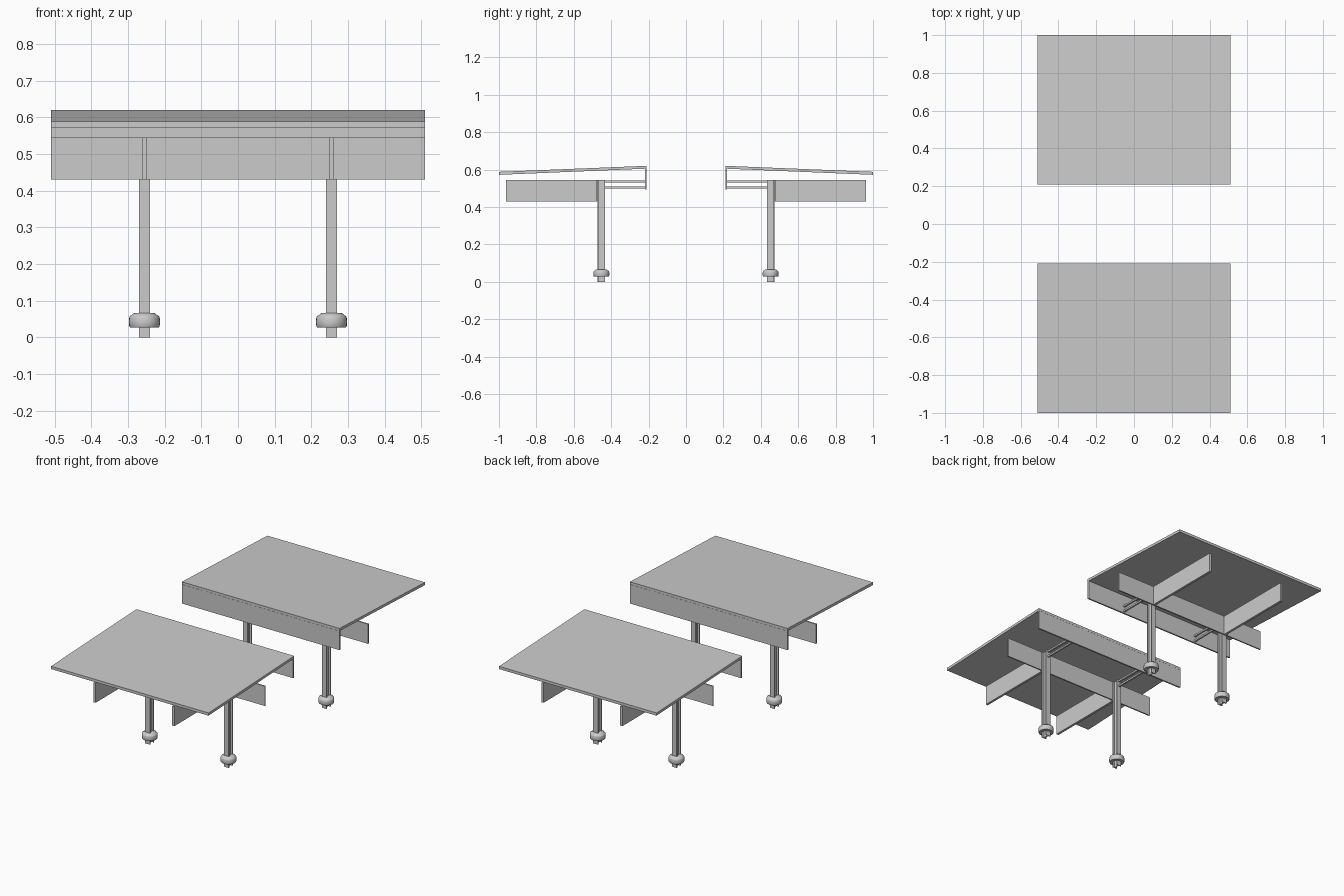
import bpy, bmesh, math

if "Cube" in bpy.data.objects:
    bpy.data.objects.remove(bpy.data.objects["Cube"])


def mesh_object(name, bm):
    bmesh.ops.recalc_face_normals(bm, faces=bm.faces)
    me = bpy.data.meshes.new(name)
    bm.to_mesh(me)
    bm.free()
    ob = bpy.data.objects.new(name, me)
    bpy.context.collection.objects.link(ob)
    return ob


def prism(name, pts, vec):
    """Extrude a closed 3D outline along a vector."""
    bm = bmesh.new()
    face = bm.faces.new([bm.verts.new(p) for p in pts])
    ext = bmesh.ops.extrude_face_region(bm, geom=[face])
    verts = [v for v in ext["geom"] if isinstance(v, bmesh.types.BMVert)]
    bmesh.ops.translate(bm, verts=verts, vec=vec)
    return mesh_object(name, bm)


def box(name, x0, x1, y0, y1, z0, z1):
    return prism(name, [(x0, y0, z0), (x1, y0, z0), (x1, y1, z0), (x0, y1, z0)],
                 (0, 0, z1 - z0))


def collar(name, x, y):
    """Hollow rounded cap around the foot of a post."""
    profile = [(.022, .027), (.0395, .027), (.0415, .030), (.0420, .042), (.0415, .054),
               (.0395, .058), (.034, .061), (.030, .065), (.024, .067), (.010, .067)]
    n = 32
    bm = bmesh.new()
    rings = [[bm.verts.new((x + r * math.cos(2 * math.pi * i / n),
                            y + r * math.sin(2 * math.pi * i / n), z))
              for i in range(n)] for r, z in profile + [(.022, .060)]]
    for a, b in zip(rings, rings[1:] + rings[:1]):
        for i in range(n):
            j = (i + 1) % n
            bm.faces.new((a[i], a[j], b[j], b[i]))
    ob = mesh_object(name, bm)
    bpy.ops.object.select_all(action='DESELECT')
    ob.select_set(True)
    bpy.context.view_layer.objects.active = ob
    bpy.ops.object.shade_smooth_by_angle(angle=math.radians(35))
    return ob


W, PX, PY = .51, .255, .452   # half width, post positions

parts = [
    # sloping roof slab
    prism("roof_panel", [(-W, .21, .605), (-W, 1.0, .572), (-W, 1.0, .588), (-W, .21, .62)],
          (2 * W, 0, 0)),
    # inner fascia board and cross beam
    box("fascia", -W, W, .21, .219, .493, .6045),
    box("cross_beam", -W, W, .472, .480, .43, .545),
]

for side, s in (("left", -1), ("right", 1)):
    x = s * PX
    # I-section post: flanges front and back, web between
    w, d, f, t = .0155, .020, .005, .003
    q = [(w, -d), (w, -d + f), (t, -d + f), (t, d - f), (w, d - f), (w, d)]
    outline = q + [(-a, -b) for a, b in q]
    parts.append(prism("post_" + side, [(x + a, PY + b, 0) for a, b in outline],
                       (0, 0, .545)))
    # cantilever arm and tie rods
    parts.append(box("arm_" + side, x - .007, x + .007, .480, .962, .43, .545))
    parts.append(box("upper_rod_" + side, x - .005, x + .005, .219, .433, .531, .541))
    parts.append(box("lower_rod_" + side, x - .005, x + .005, .219, .433, .500, .510))
    parts.append(collar("foot_collar_" + side, x, PY))

# second shelter mirrored across the gap
pivot = bpy.data.objects.new("mirror_centre", None)
pivot.hide_render = True
bpy.context.collection.objects.link(pivot)
for ob in parts:
    m = ob.modifiers.new("mirror", 'MIRROR')
    m.use_axis = (False, True, False)
    m.use_mirror_merge = False
    m.mirror_object = pivot
